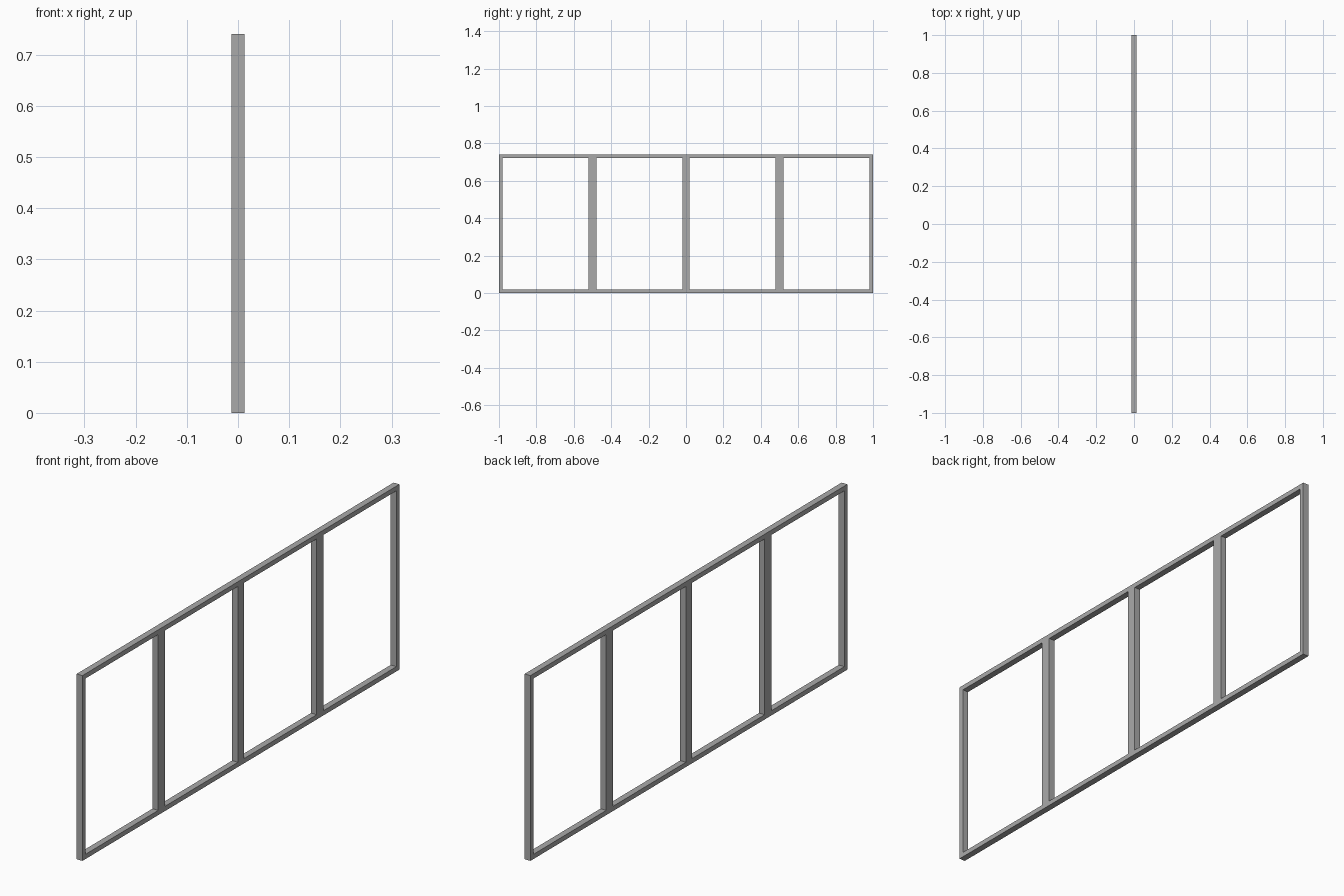
import bpy

if "Cube" in bpy.data.objects:
    bpy.data.objects.remove(bpy.data.objects["Cube"])

H = 0.74      # overall height
D = 0.0254    # depth along x
BAR = 0.019   # frame bar width
MUL = 0.043   # middle post width

metal = bpy.data.materials.new("grey metal")
metal.diffuse_color = (0.4, 0.4, 0.4, 1)
metal.use_nodes = True
metal.node_tree.nodes["Principled BSDF"].inputs["Base Color"].default_value = metal.diffuse_color


def box(name, y0, y1, z0, z1):
    bpy.ops.mesh.primitive_cube_add(size=1, location=(0, (y0 + y1) / 2, (z0 + z1) / 2))
    ob = bpy.context.object
    ob.name = name
    ob.scale = (D, y1 - y0, z1 - z0)
    bpy.ops.object.transform_apply(location=False, rotation=False, scale=True)
    ob.data.materials.append(metal)


# two identical framed panels standing side by side
for side, y in (("left", -1.0), ("right", 0.0)):
    box(side + "_bottom_rail", y, y + 1, 0, BAR)
    box(side + "_top_rail", y, y + 1, H - BAR, H)
    box(side + "_near_stile", y, y + BAR, BAR, H - BAR)
    box(side + "_far_stile", y + 1 - BAR, y + 1, BAR, H - BAR)
    # wide post in the middle of each panel
    box(side + "_middle_post", y + 0.5 - MUL / 2, y + 0.5 + MUL / 2, BAR, H - BAR)
